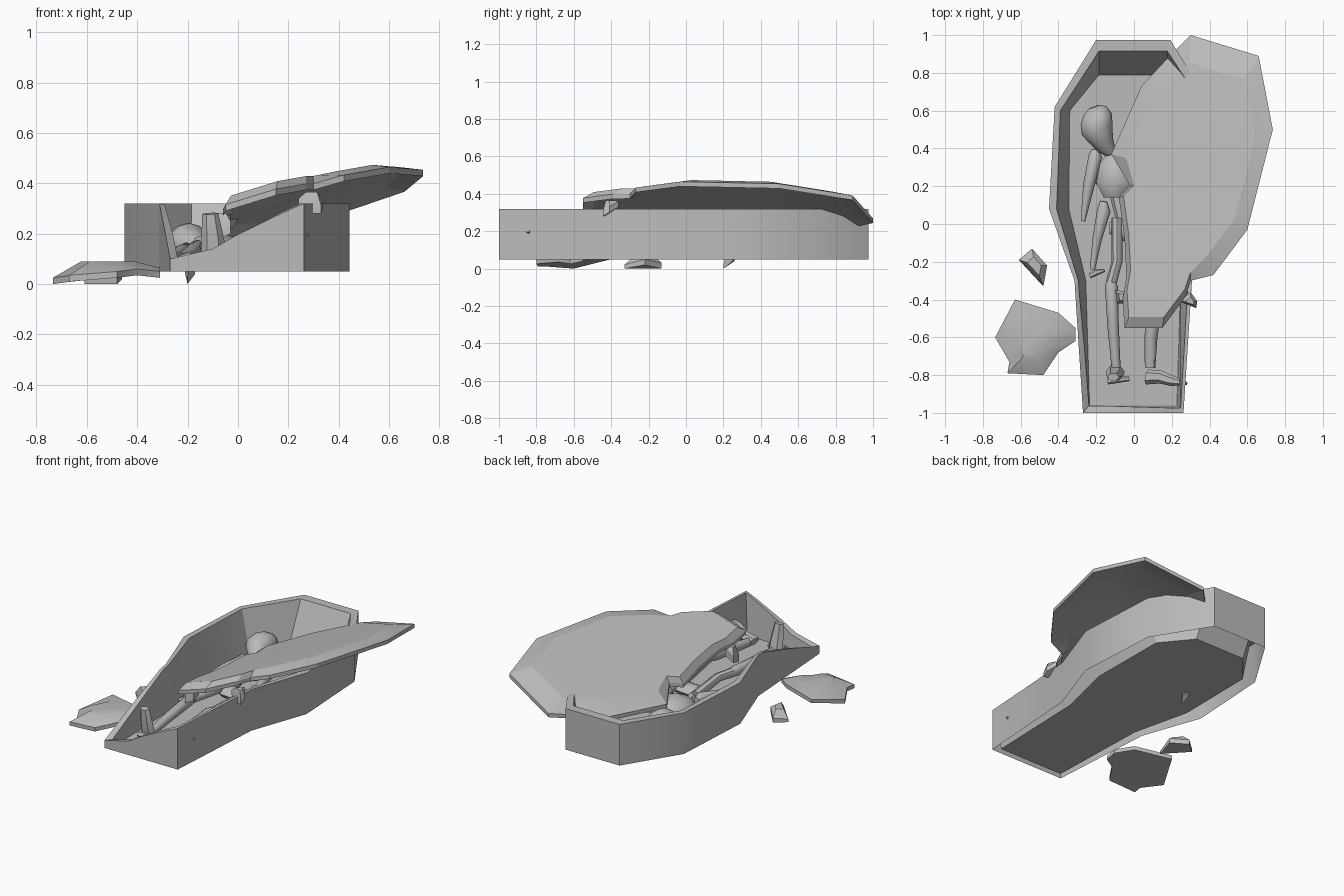
import bpy, bmesh, math
from mathutils import Vector as V

if "Cube" in bpy.data.objects:
    bpy.data.objects.remove(bpy.data.objects["Cube"])

stone = bpy.data.materials.new("grey stone")
stone.diffuse_color = (0.5, 0.5, 0.5, 1)
stone.use_nodes = True
stone.node_tree.nodes["Principled BSDF"].inputs["Base Color"].default_value = stone.diffuse_color


def make(name, verts, faces, recalc=True, angle=30):
    me = bpy.data.meshes.new(name)
    me.from_pydata([tuple(v) for v in verts], [], faces)
    if recalc:
        bm = bmesh.new()
        bm.from_mesh(me)
        bmesh.ops.recalc_face_normals(bm, faces=bm.faces)
        bm.to_mesh(me)
        bm.free()
    me.materials.append(stone)
    ob = bpy.data.objects.new(name, me)
    bpy.context.collection.objects.link(ob)
    bpy.ops.object.select_all(action='DESELECT')
    ob.select_set(True)
    bpy.context.view_layer.objects.active = ob
    bpy.ops.object.shade_smooth_by_angle(angle=math.radians(angle))
    return ob


def strips(n, a, b):
    return [(a + i, a + (i + 1) % n, b + (i + 1) % n, b + i) for i in range(n)]


# ---- coffin: open-bottomed shell, outer wall > rim > sloped inner wall > floor
Z0, Z1 = 0.05, 0.32
# left half corners: outer, rim inner edge, floor edge
half = [((-.20, .975), (-.185, .915), (-.185, .79)),
        ((-.42, .62), (-.39, .60), (-.34, .60)),
        ((-.45, .08), (-.41, .08), (-.345, .08)),
        ((-.315, -.30), (-.295, -.30), (-.255, -.30)),
        ((-.27, -1.0), (-.255, -.975), (-.235, -.96))]
left = [tuple(V(p) for p in c) for c in half]
right = [tuple(V((-p.x - .008, p.y)) for p in c) for c in reversed(left)]
lerp = lambda a, b, t: tuple(p.lerp(q, t) for p, q in zip(a, b))
ring = [(c, Z1) for c in left[:4]]
ring += [(lerp(left[3], left[4], .08), .315), (lerp(left[3], left[4], .55), .21)]
ring += [(left[4], .10)]
# broken foot wall, rising to the right
ring += [(lerp(left[4], right[0], t), z) for t, z in ((.32, .14), (.5, .195), (.85, .285))]
ring += [(c, Z1) for c in right]
n = len(ring)
rows = [[], [], [], []]
for (o, r, f), z in ring:
    inner = f.lerp(r, (z - Z0) / (Z1 - Z0))
    for row, p, h in zip(rows, (o, o, inner, f), (Z0, z, z, Z0)):
        row.append((p.x, p.y, h))
faces = strips(n, 0, n) + strips(n, n, 2 * n) + strips(n, 2 * n, 3 * n)
make("coffin", sum(rows, []), faces + [tuple(range(3 * n, 4 * n))])

# ---- tilted broken lid with a raised middle panel
def plane(x, y):
    return .455 + .31 * (x - .74) - .1 * (y - .5)


outline = [(.30, 1.0), (.66, .89), (.735, .5), (.60, -.03), (.42, -.27), (.30, -.30),
           (.27, -.39), (.15, -.55), (-.05, -.55), (-.06, -.40), (-.04, -.28), (-.05, -.08),
           (-.08, .14), (-.02, .20), (-.12, .37), (.04, .73), (.17, .87)]
m = len(outline)
cx, cy = .27, .27
top, panel, under, bottom = [], [], [], []
for i, (x, y) in enumerate(outline):
    # the broken foot end keeps its full height up to the edge
    s = .8 if i < 5 or i > 13 else .93
    px, py = cx + (x - cx) * s, cy + (y - cy) * s
    top.append((x, y, plane(x, y)))
    panel.append((px, py, plane(px, py) + .035))
    under.append((px, py, plane(px, py) + .005))
    bottom.append((x, y, plane(x, y) - .025))
verts = top + panel + bottom + under
c1, c2 = len(verts), len(verts) + 1
verts += [(cx, cy, plane(cx, cy) + .045), (cx, cy, plane(cx, cy) + .015)]
faces = strips(m, 0, m) + strips(m, 0, 2 * m) + strips(m, 2 * m, 3 * m)
for i in range(m):
    j = (i + 1) % m
    faces += [(m + i, m + j, c1), (3 * m + i, 3 * m + j, c2)]
make("broken_lid", verts, faces, angle=12)


# ---- stone fragments: jagged plate with a raised point
def chunk(name, pts, peak, thick):
    k = len(pts)
    cx, cy = sum(p[0] for p in pts) / k, sum(p[1] for p in pts) / k
    mid = [(cx + (x - cx) * .5, cy + (y - cy) * .5, peak) for x, y, z in pts]
    low = [(x, y, max(0, z - thick)) for x, y, z in pts]
    f = strips(k, 0, k) + strips(k, 0, 2 * k)
    f += [tuple(range(k, 2 * k)), tuple(range(2 * k, 3 * k))]
    make(name, list(pts) + mid + low, f)


chunk("large_fragment", [(-.63, -.40, .075), (-.40, -.47, .085), (-.31, -.55, .065),
      (-.31, -.62, .05), (-.40, -.68, .06), (-.48, -.80, .05), (-.67, -.79, .035),
      (-.66, -.73, .035), (-.735, -.60, .025)], .09, .025)
chunk("small_fragment", [(-.54, -.13, .03), (-.46, -.22, .05), (-.48, -.33, .02),
      (-.61, -.19, .02)], .07, .03)
chunk("edge_fragment", [(.24, -.41, .34), (.30, -.36, .36), (.335, -.41, .33),
      (.33, -.445, .31), (.29, -.43, .31)], .365, .03)
chunk("left_fragment", [(-.10, -.35, .24), (-.03, -.36, .27), (-.03, -.42, .25),
      (-.09, -.42, .22)], .28, .05)


# ---- skeleton
def bone(name, stations, sides=8, flat=1.0):
    """Tapered tube through (point, radius) stations, closed at both ends."""
    verts, faces = [], []
    axis = (V(stations[-1][0]) - V(stations[0][0])).normalized()
    ref = V((0, 0, 1)) if abs(axis.z) < .8 else V((0, 1, 0))
    side = axis.cross(ref).normalized()
    up = side.cross(axis)
    for p, r in stations:
        for i in range(sides):
            a = math.tau * i / sides
            verts.append(V(p) + side * r * math.cos(a) + up * r * flat * math.sin(a))
    for k in range(len(stations) - 1):
        faces += strips(sides, k * sides, (k + 1) * sides)
    faces += [tuple(range(sides)), tuple(range(len(verts) - sides, len(verts)))]
    return make(name, verts, faces, angle=45)


bone("skull", [((-.21, .62, .16), .03), ((-.205, .60, .16), .065), ((-.20, .555, .16), .088),
     ((-.195, .50, .16), .086), ((-.17, .44, .15), .062), ((-.145, .395, .14), .045),
     ((-.12, .37, .13), .03)], 12, .95)
bone("neck", [((-.13, .40, .13), .025), ((-.11, .30, .13), .03)], 6)
bone("ribcage", [((-.10, .38, .13), .04), ((-.09, .32, .13), .09), ((-.09, .22, .14), .11),
     ((-.10, .14, .13), .06)], 8, .6)
bone("spine", [((-.10, .16, .10), .03), ((-.05, -.04, .10), .03)], 6)
bone("pelvis", [((-.13, -.02, .11), .03), ((-.06, -.03, .11), .06), ((.05, -.04, .11), .06),
     ((.12, -.03, .11), .03)], 8, .6)
# arms
bone("left_upper_arm", [((-.205, .395, .13), .018), ((-.205, .36, .13), .036),
     ((-.24, .20, .12), .03), ((-.27, .015, .11), .012)])
bone("left_forearm", [((-.16, .12, .14), .02), ((-.16, .07, .14), .036),
     ((-.195, -.08, .12), .025), ((-.22, -.24, .11), .014)])
bone("left_hand", [((-.235, -.275, .10), .014), ((-.20, -.255, .11), .018),
     ((-.155, -.245, .10), .008)], 6)
bone("right_upper_arm", [((.02, .36, .13), .03), ((.08, .05, .11), .02)])
bone("right_forearm", [((.08, .07, .12), .03), ((.13, -.22, .11), .015)])
# legs
bone("left_thigh", [((-.09, .03, .12), .03), ((-.09, -.20, .15), .028),
     ((-.12, -.31, .15), .03)])
bone("left_shin", [((-.125, -.29, .15), .02), ((-.12, -.33, .15), .034),
     ((-.11, -.55, .13), .03), ((-.095, -.76, .11), .024)])
bone("left_foot", [((-.10, -.78, .09), .05), ((-.10, -.80, .17), .046),
     ((-.11, -.81, .28), .032)], 6, .7)
bone("left_toes", [((-.14, -.83, .11), .02), ((-.025, -.82, .11), .012)], 6)
bone("right_thigh", [((.08, -.03, .12), .035), ((.11, -.40, .16), .032)])
bone("right_shin", [((.11, -.38, .16), .03), ((.105, -.44, .16), .042),
     ((.09, -.60, .14), .034), ((.085, -.76, .12), .028)])
bone("right_foot", [((.07, -.81, .11), .04), ((.14, -.81, .13), .035),
     ((.20, -.83, .17), .028), ((.28, -.845, .20), .008)], 6, .8)
# scrap of bone poking through the floor
chunk("floor_splinter", [(-.20, .20, .02), (-.17, .25, .06), (-.21, .26, .06)], .10, .02)
